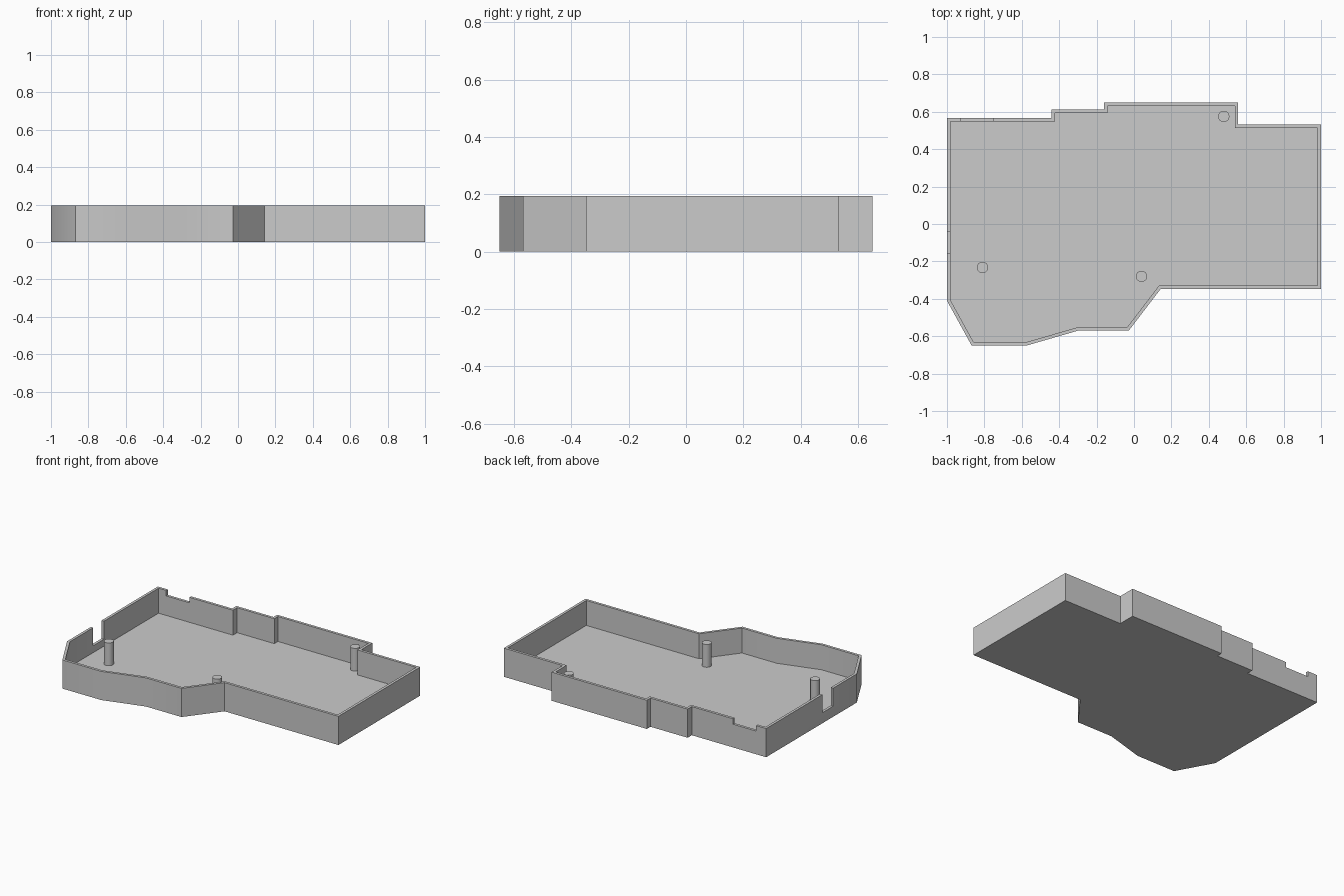
import bpy
import bmesh
from mathutils import Vector

HEIGHT, WALL, FLOOR = 0.195, 0.018, 0.025

cube = bpy.data.objects.get("Cube")
if cube:
    bpy.data.objects.remove(cube, do_unlink=True)

# Single plain grey
grey = bpy.data.materials.new("plain grey")
grey.use_nodes = True
colour = (0.6, 0.6, 0.6, 1)
grey.diffuse_color = colour
grey.node_tree.nodes["Principled BSDF"].inputs["Base Color"].default_value = colour


def make_object(name, bm):
    mesh = bpy.data.meshes.new(name)
    bmesh.ops.recalc_face_normals(bm, faces=bm.faces)
    bm.to_mesh(mesh)
    bm.free()
    mesh.materials.append(grey)
    obj = bpy.data.objects.new(name, mesh)
    bpy.context.collection.objects.link(obj)
    return obj


def smooth(obj):
    bpy.ops.object.select_all(action="DESELECT")
    obj.select_set(True)
    bpy.context.view_layer.objects.active = obj
    bpy.ops.object.shade_smooth_by_angle()


# Tray outline, counter-clockwise from the front left of the plan
outline = [
    (-0.868, -0.65), (-0.575, -0.65), (-0.295, -0.569), (-0.027, -0.569),
    (0.142, -0.348), (1, -0.348), (1, 0.532), (0.557, 0.532),
    (0.557, 0.65), (-0.16, 0.65), (-0.16, 0.611), (-0.44, 0.611),
    (-0.44, 0.566), (-1, 0.566), (-1, -0.41),
]

# Tray: extrude the outline, inset the rim, sink the inside to the floor
bm = bmesh.new()
base = bm.faces.new([bm.verts.new((x, y, 0)) for x, y in outline])
geom = bmesh.ops.extrude_face_region(bm, geom=[base])["geom"]
top = next(g for g in geom if isinstance(g, bmesh.types.BMFace))
bmesh.ops.translate(bm, verts=top.verts[:], vec=(0, 0, HEIGHT))
bmesh.ops.recalc_face_normals(bm, faces=bm.faces)
bmesh.ops.inset_region(bm, faces=[top], thickness=WALL, use_even_offset=True)
floor = bmesh.ops.extrude_discrete_faces(bm, faces=[top])["faces"][0]
bmesh.ops.translate(bm, verts=floor.verts[:], vec=(0, 0, FLOOR - HEIGHT))
tray = make_object("tray", bm)


def cut_notch(low, high):
    """Cut a box-shaped opening down from the rim."""
    low, high = Vector(low), Vector(high)
    bm = bmesh.new()
    bmesh.ops.create_cube(bm, size=1)
    bmesh.ops.scale(bm, verts=bm.verts, vec=high - low)
    bmesh.ops.translate(bm, verts=bm.verts, vec=(low + high) / 2)
    cutter = make_object("notch_cutter", bm)
    cutter.hide_render = True
    mod = tray.modifiers.new("notch", "BOOLEAN")
    mod.operation = "DIFFERENCE"
    mod.solver = "EXACT"
    mod.object = cutter
    bpy.context.view_layer.objects.active = tray
    bpy.ops.object.modifier_apply(modifier=mod.name)
    bpy.data.objects.remove(cutter, do_unlink=True)


# Deep slot in the side wall, shallow notch in the back wall
cut_notch((-1.1, -0.155, 0.072), (-0.95, -0.04, 0.3))
cut_notch((-0.925, 0.52, 0.158), (-0.75, 0.65, 0.3))
smooth(tray)

# Round support posts
for name, x, y in (("side_post", -0.81, -0.232),
                   ("front_post", 0.04, -0.28),
                   ("back_post", 0.48, 0.575)):
    bottom, post_top = FLOOR - 0.005, 0.18
    bm = bmesh.new()
    bmesh.ops.create_cone(bm, cap_ends=True, segments=32, radius1=0.03,
                          radius2=0.03, depth=post_top - bottom)
    bmesh.ops.translate(bm, verts=bm.verts, vec=(x, y, (bottom + post_top) / 2))
    smooth(make_object(name, bm))
